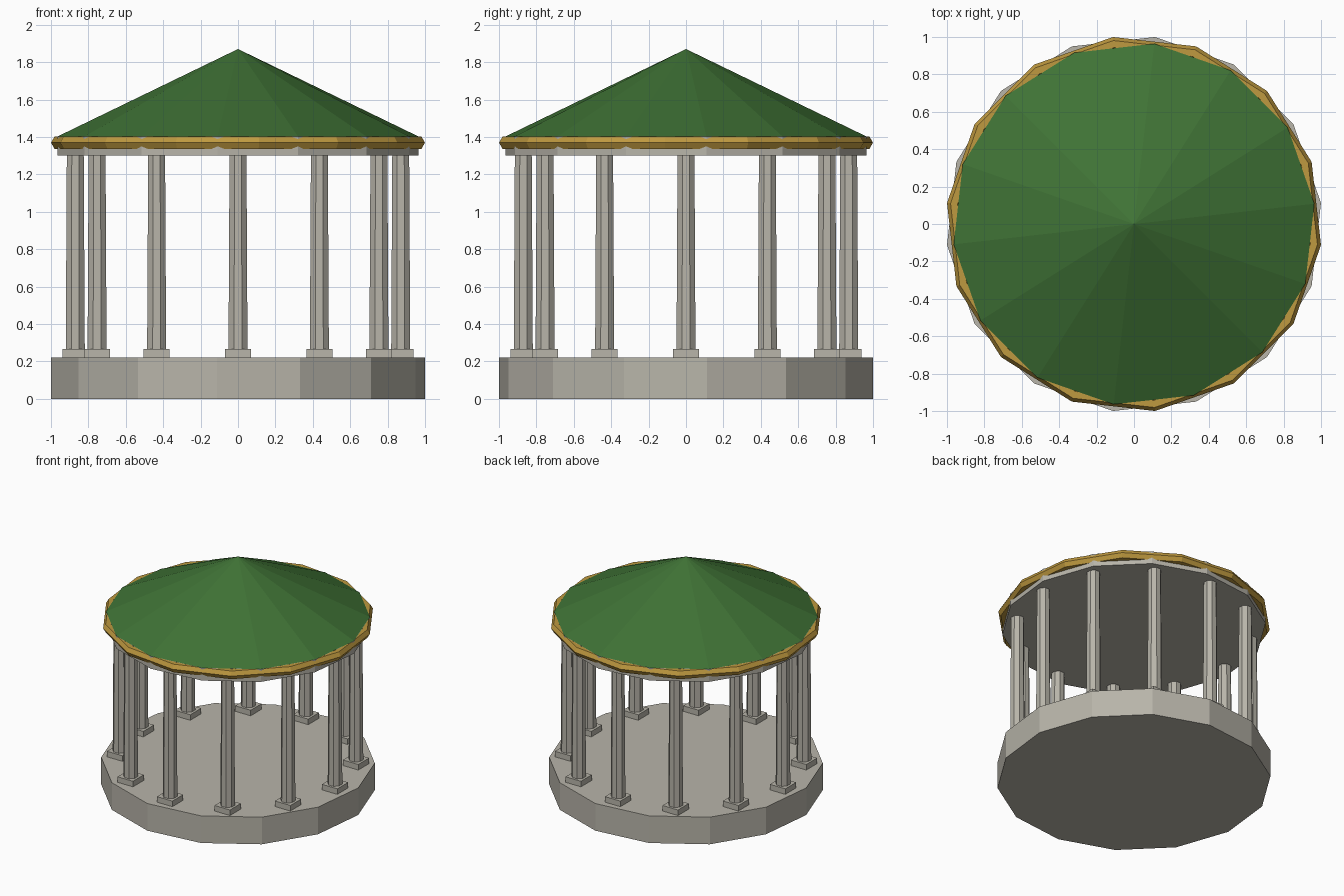
import bpy, bmesh
from math import sin, cos, pi, radians

cube = bpy.data.objects.get("Cube")
if cube:
    bpy.data.objects.remove(cube, do_unlink=True)


def make_material(name, rgb):
    mat = bpy.data.materials.new(name)
    mat.use_nodes = True
    mat.diffuse_color = (*rgb, 1)
    mat.node_tree.nodes["Principled BSDF"].inputs["Base Color"].default_value = (*rgb, 1)
    mat.node_tree.nodes["Principled BSDF"].inputs["Roughness"].default_value = 0.8
    return mat


stone = make_material("pale stone", (0.48, 0.46, 0.40))
gold = make_material("old gold", (0.52, 0.32, 0.05))
green = make_material("roof green", (0.05, 0.17, 0.036))


def frustum(name, mat, sides, phase, r0, r1, z0, z1, x=0, y=0):
    """Flat-sided prism, tapered prism or (with r1 = 0) pyramid."""
    bm = bmesh.new()

    def ring(r, z):
        angles = [phase + 2 * pi * i / sides for i in range(sides)]
        return [bm.verts.new((r * cos(a), r * sin(a), z)) for a in angles]

    low = ring(r0, z0)
    bm.faces.new(low[::-1])
    if r1:
        high = ring(r1, z1)
        bm.faces.new(high)
    else:
        high = [bm.verts.new((0, 0, z1))] * sides
    for i in range(sides):
        j = (i + 1) % sides
        corners = [low[i], low[j], high[j], high[i]]
        bm.faces.new(corners if r1 else corners[:3])
    mesh = bpy.data.meshes.new(name)
    bm.to_mesh(mesh)
    bm.free()
    mesh.materials.append(mat)
    obj = bpy.data.objects.new(name, mesh)
    obj.location = (x, y, 0)
    bpy.context.collection.objects.link(obj)
    return obj


SIDES = 14
PHASE = 2 * pi / SIDES / 4
FLOOR, PLINTH, BEAM, EAVES, APEX = 0.22, 0.265, 1.30, 1.403, 1.87

# Floor platform, ring beam and roof share one fourteen-sided plan
frustum("platform", stone, SIDES, PHASE, 1.006, 1.006, 0, FLOOR)
frustum("ring_beam", stone, SIDES, PHASE, 0.97, 0.97, BEAM, EAVES - 0.001)
frustum("roof", green, SIDES, PHASE, 0.97, 0, EAVES, APEX)

# Gold moulding, turned half a side against the beam
bpy.ops.mesh.primitive_torus_add(
    major_segments=SIDES, minor_segments=6, major_radius=0.968, minor_radius=0.038,
    location=(0, 0, 1.369), rotation=(0, 0, -PHASE))
moulding = bpy.context.object
moulding.name = "gold_moulding"
moulding.data.materials.append(gold)

# Twelve tapered columns on square plinths, all aligned to the axes
COLUMNS = 12
for i in range(COLUMNS):
    a = 2 * pi * i / COLUMNS
    x, y = 0.87 * cos(a), 0.87 * sin(a)
    frustum(f"plinth_{i + 1}", stone, 4, radians(45), 0.098, 0.098, FLOOR, PLINTH, x, y)
    frustum(f"column_{i + 1}", stone, 8, radians(22.5), 0.055, 0.049, PLINTH, BEAM, x, y)
